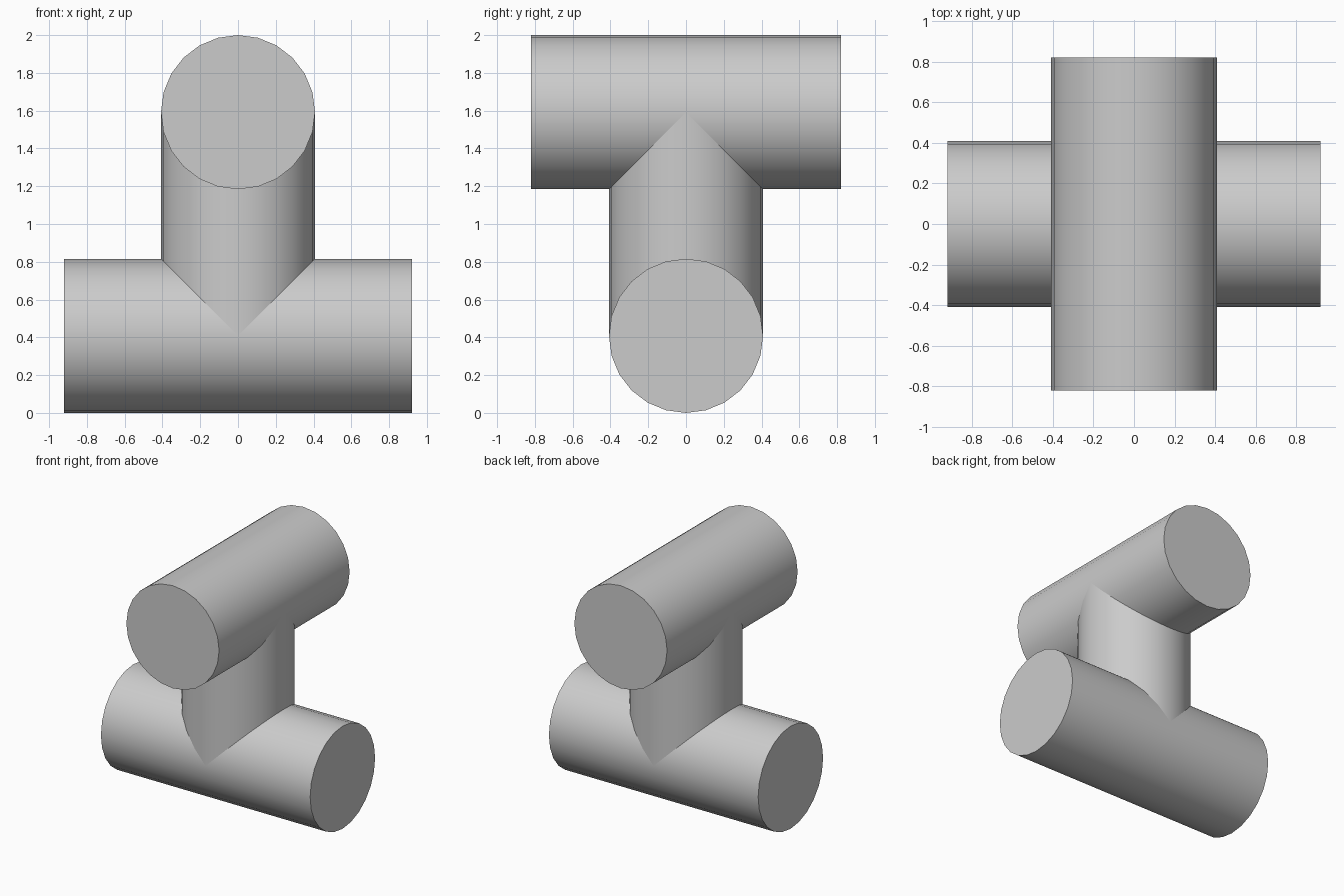
import bpy
import math

# Remove the default cube
cube = bpy.data.objects.get("Cube")
if cube:
    bpy.data.objects.remove(cube, do_unlink=True)

RADIUS = 0.408
LOW_Z, HIGH_Z = RADIUS, 2 - RADIUS

# Single plain grey
grey = bpy.data.materials.new("plain_grey")
grey.use_nodes = True
colour = (0.6, 0.6, 0.6, 1)
grey.diffuse_color = colour
grey.node_tree.nodes["Principled BSDF"].inputs["Base Color"].default_value = colour


def pipe(name, length, z, rotation=(0, 0, 0)):
    """Smooth-sided, flat-ended solid pipe centred on the z axis."""
    bpy.ops.mesh.primitive_cylinder_add(
        vertices=24, radius=RADIUS, depth=length,
        location=(0, 0, z), rotation=rotation)
    obj = bpy.context.object
    obj.name = obj.data.name = name
    obj.data.materials.append(grey)
    bpy.ops.object.transform_apply(location=False, rotation=True, scale=False)
    bpy.ops.object.shade_smooth_by_angle(angle=math.radians(30))
    return obj


# Lower pipe runs left to right, upper pipe runs front to back
pipe("lower_pipe", 1.84, LOW_Z, (0, math.pi / 2, 0))
pipe("upper_pipe", 1.64, HIGH_Z, (math.pi / 2, 0, 0))

# Upright pipe joins their centre lines
pipe("upright_pipe", HIGH_Z - LOW_Z, 1.0)
